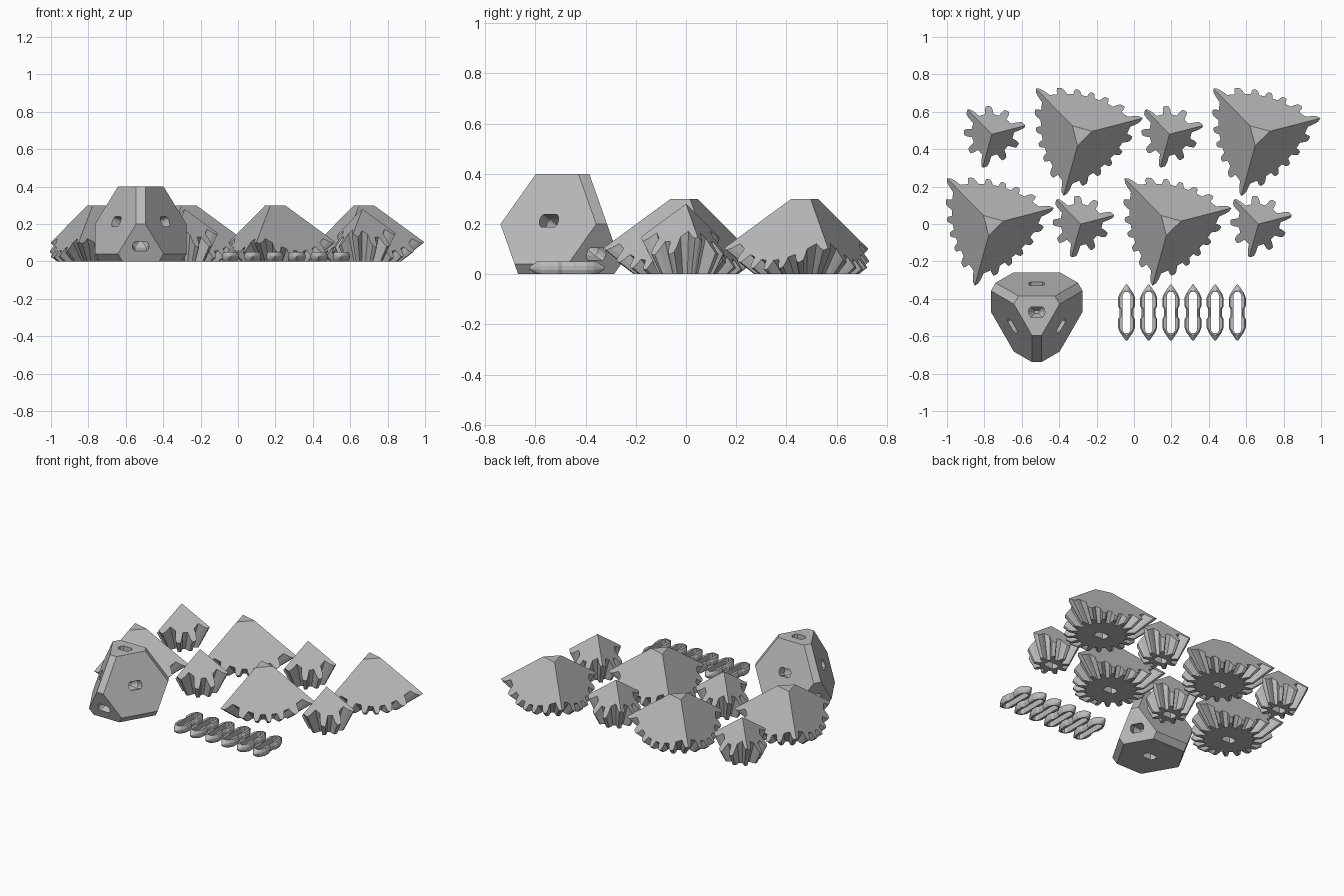
import bpy, bmesh, math
from mathutils import Vector, Matrix

if "Cube" in bpy.data.objects:
    bpy.data.objects.remove(bpy.data.objects["Cube"])

grey = bpy.data.materials.new("plain grey")
grey.diffuse_color = (0.5, 0.5, 0.5, 1)
grey.use_nodes = True
grey.node_tree.nodes["Principled BSDF"].inputs["Base Color"].default_value = grey.diffuse_color


def add(name, bm, loc=(0, 0, 0)):
    bmesh.ops.recalc_face_normals(bm, faces=bm.faces)
    me = bpy.data.meshes.new(name)
    bm.to_mesh(me)
    bm.free()
    me.materials.append(grey)
    ob = bpy.data.objects.new(name, me)
    ob.location = loc
    bpy.context.collection.objects.link(ob)
    return ob


def loft(rings):
    """Closed solid through a list of equal-length point rings."""
    bm = bmesh.new()
    vs = [[bm.verts.new(p) for p in r] for r in rings]
    n = len(vs[0])
    for a, b in zip(vs, vs[1:]):
        for i in range(n):
            j = (i + 1) % n
            bm.faces.new((a[i], a[j], b[j], b[i]))
    bm.faces.new(vs[0][::-1])
    bm.faces.new(vs[-1])
    return bm


def boolean(ob, cutter, op):
    """Apply a boolean and discard the cutter."""
    cutter.hide_render = True
    m = ob.modifiers.new("cut", 'BOOLEAN')
    m.object, m.operation, m.solver = cutter, op, 'EXACT'
    bpy.context.view_layer.update()
    me = bpy.data.meshes.new_from_object(ob.evaluated_get(bpy.context.evaluated_depsgraph_get()))
    ob.modifiers.clear()
    ob.data = me
    bpy.data.objects.remove(cutter)


def socket(origin, normal, depth=0.13):
    """Flat-sided round hole cutter for a pin, sunk along the inward normal."""
    n = Vector(normal).normalized()
    u = Vector((0, 0, 1)).cross(n)
    u = u.normalized() if u.length > 0.01 else Vector((1, 0, 0))
    v = n.cross(u)
    prof = []
    for k in range(16):
        a = 2 * math.pi * k / 16
        prof.append((0.044 * math.cos(a), max(-0.027, min(0.027, 0.044 * math.sin(a)))))
    ring = lambda d, s: [Vector(origin) + n * d + u * x * s + v * y * s for x, y in prof]
    return add("socket_cutter", loft([ring(0.03, 1), ring(0.04 - depth, 1), ring(-depth, 0.3)]))


# Bevel gears whose upper side is the corner of a cube
TURN = math.radians(14.5)


def gear(name, teeth, apex, depth, root, tip, phase):
    mid = root + (tip - root) * 0.55
    shape = [(-0.30, root), (-0.21, mid), (-0.13, tip * 0.98), (0, tip),
             (0.13, tip * 0.98), (0.21, mid), (0.30, root)]

    def ring(z):
        pts = []
        for t in range(teeth):
            for f, k in shape:
                a = phase + 2 * math.pi * (t + f) / teeth
                r = k * (z + depth)
                pts.append((r * math.cos(a), r * math.sin(a), z))
        return pts

    ob = add(name, loft([ring(0), ring(0.3)]))
    # Cube corner trims the flaring teeth
    bm = bmesh.new()
    top = bm.verts.new((0, 0, apex))
    base = []
    for i in range(3):
        a = TURN + 2 * math.pi * i / 3
        r = 0.8 * math.sqrt(2)
        base.append(bm.verts.new((r * math.cos(a), r * math.sin(a), apex - 0.8)))
    for i in range(3):
        bm.faces.new((top, base[i], base[(i + 1) % 3]))
    bm.faces.new(base[::-1])
    boolean(ob, add("corner_cutter", bm), 'INTERSECT')
    boolean(ob, socket((0, 0, 0), (0, 0, -1)), 'DIFFERENCE')
    return ob


def place(ob, spots):
    ob.location = spots[0]
    for i, s in enumerate(spots[1:], 2):
        c = bpy.data.objects.new(f"{ob.name}_{i}", ob.data)
        c.location = s
        bpy.context.collection.objects.link(c)


place(gear("large_gear", 18, 0.345, 0.16, 0.95, 1.30, TURN),
      [(-0.285, 0.48, 0), (0.665, 0.48, 0), (-0.76, 0, 0), (0.19, 0, 0)])
place(gear("small_gear", 9, 0.28, 0.225, 0.30, 0.495, TURN + 0.04),
      [(-0.76, 0.48, 0), (0.19, 0.48, 0), (-0.285, 0, 0), (0.665, 0, 0)])

# Centre block: truncated tetrahedron with flattened edges
centre = Vector((-0.52, -0.47, 0.16))
hexes = [Vector((0, 0, -1))]
for deg in (90, 210, 330):
    a = math.radians(deg)
    hexes.append(Vector((math.cos(a) * math.sqrt(8) / 3, math.sin(a) * math.sqrt(8) / 3, 1 / 3)))
planes = [(n, 0.16) for n in hexes] + [(-n, 0.24) for n in hexes]
planes += [((hexes[i] + hexes[j]).normalized(), 0.242) for i in range(4) for j in range(i)]
bm = bmesh.new()
bmesh.ops.create_cube(bm, size=2)
for n, d in planes:
    geom = bm.verts[:] + bm.edges[:] + bm.faces[:]
    cut = bmesh.ops.bisect_plane(bm, geom=geom, plane_co=n * d, plane_no=n, clear_outer=True)
    edges = [e for e in cut["geom_cut"] if isinstance(e, bmesh.types.BMEdge)]
    bmesh.ops.contextual_create(bm, geom=edges)
bmesh.ops.translate(bm, verts=bm.verts, vec=centre)
block = add("centre_block", bm)
for n, d in planes[:8]:
    boolean(block, socket(centre + n * d, n, 0.10), 'DIFFERENCE')

# Snap pins: turned profile, flattened top and bottom, slotted through
profile = [(-0.15, 0.004), (-0.105, 0.036), (-0.08, 0.046), (-0.035, 0.046), (-0.02, 0.038),
           (0.02, 0.038), (0.035, 0.046), (0.08, 0.046), (0.105, 0.036), (0.15, 0.004)]
angles = [2 * math.pi * (k + 0.5) / 16 for k in range(16)]
pin = add("snap_pin", loft([[(r * math.cos(a), y, 0.025 + r * math.sin(a)) for a in angles]
                            for y, r in profile]))
bm = bmesh.new()
bmesh.ops.create_cube(bm, size=1, matrix=Matrix.Translation((0, 0, 0.025)) @ Matrix.Diagonal((1, 1, 0.05, 1)))
boolean(pin, add("flat_cutter", bm), 'INTERSECT')
slot = [(0.021, -0.095), (0.021, 0.095), (0.011, 0.11), (-0.011, 0.11),
        (-0.021, 0.095), (-0.021, -0.095), (-0.011, -0.11), (0.011, -0.11)]
boolean(pin, add("slot_cutter", loft([[(x, y, z) for x, y in slot] for z in (-0.1, 0.1)])), 'DIFFERENCE')
place(pin, [(-0.04 + 0.1185 * i, -0.474, 0) for i in range(6)])
